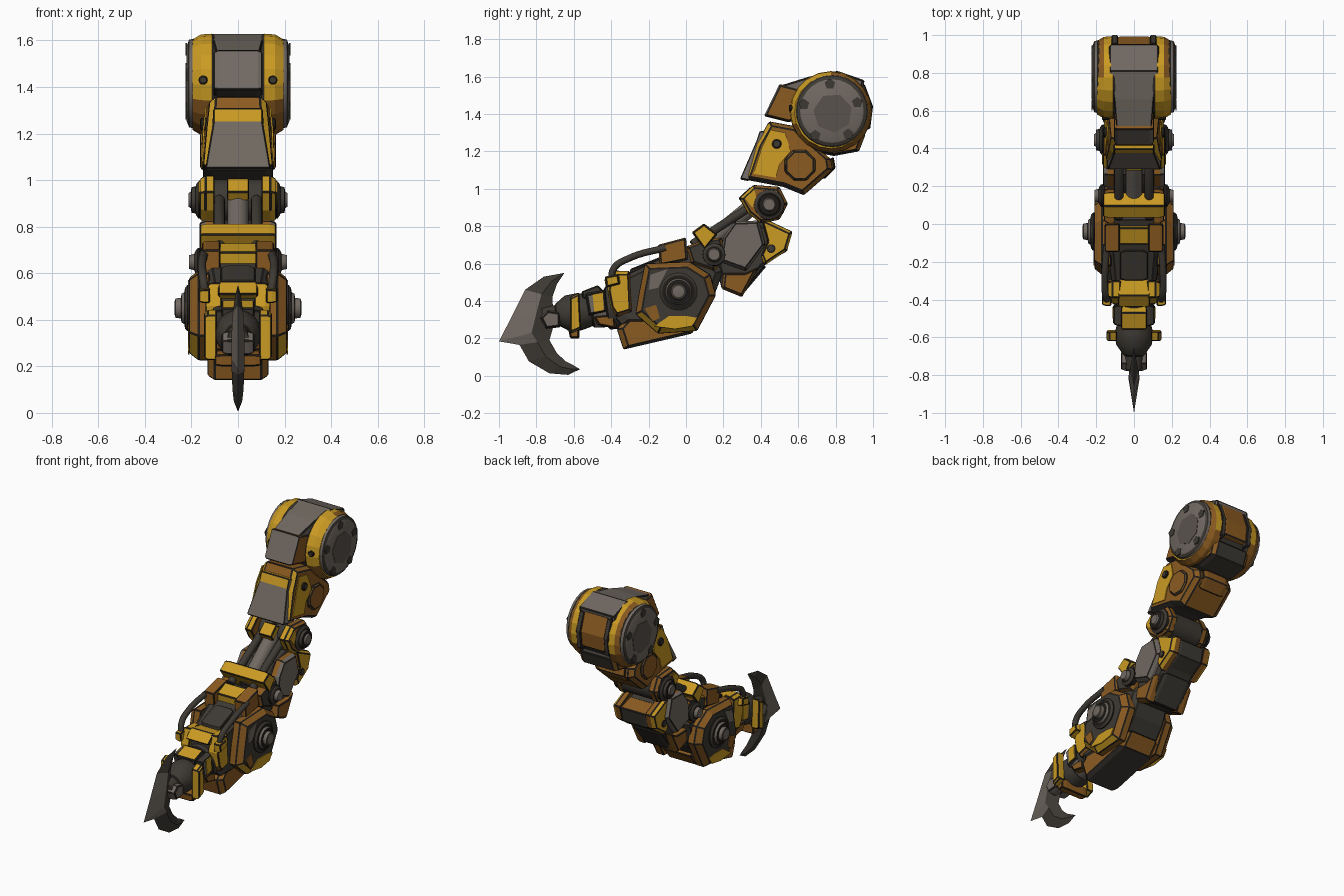
import bpy, bmesh, math
from mathutils import Vector

COLS = {"yellow": (0.59, 0.325, 0.017), "rust_brown": (0.26, 0.105, 0.015), "grey": (0.165, 0.14, 0.12),
        "dark_grey": (0.048, 0.042, 0.034), "black_trim": (0.014, 0.012, 0.01), "worn_grey": (0.10, 0.086, 0.074)}
Y, B, G, D, K, W = COLS
NAMES = list(COLS)
MATS = []
for n, c in COLS.items():
    m = bpy.data.materials.new(n)
    m.diffuse_color = (*c, 1)
    MATS.append(m)


def finish(name, bm, rule=None, mirror=False, trim=0.0, smooth=False):
    bmesh.ops.recalc_face_normals(bm, faces=bm.faces)
    bm.normal_update()
    if rule:
        for f in bm.faces:
            col = rule(f.calc_center_median(), f.normal) if callable(rule) else rule
            f.material_index = NAMES.index(col)
    me = bpy.data.meshes.new(name)
    bm.to_mesh(me)
    bm.free()
    ob = bpy.data.objects.new(name, me)
    bpy.context.collection.objects.link(ob)
    for m in MATS:
        me.materials.append(m)
    if smooth:
        bpy.ops.object.select_all(action='DESELECT')
        ob.select_set(True)
        bpy.context.view_layer.objects.active = ob
        bpy.ops.object.shade_smooth_by_angle(angle=math.radians(32))
    if mirror:
        ob.modifiers.new("mirror", 'MIRROR').use_mirror_merge = False
    if trim:
        b = ob.modifiers.new("trim", 'BEVEL')
        b.width, b.segments, b.material = trim, 1, NAMES.index(K)
        b.limit_method, b.angle_limit = 'ANGLE', math.radians(30)
    return ob


def loft(name, pts, stations, rule, mirror=False, trim=0.006):
    """Side profile (y, z, optional width factor) swept across x stations (x, scale)."""
    bm = bmesh.new()
    cy = sum(p[0] for p in pts) / len(pts)
    cz = sum(p[1] for p in pts) / len(pts)
    rings = []
    for x, s in stations:
        rings.append([bm.verts.new((x * (p[2] if len(p) > 2 else 1), cy + (p[0] - cy) * s,
                                    cz + (p[1] - cz) * s)) for p in pts])
    n = len(pts)
    for a, b in zip(rings, rings[1:]):
        for i in range(n):
            bm.faces.new((a[i], a[(i + 1) % n], b[(i + 1) % n], b[i]))
    bm.faces.new(rings[0])
    bm.faces.new(rings[-1])
    return finish(name, bm, rule, mirror, trim)


def block(name, pts, w, rule, chamfer=0.03, s=0.86):
    return loft(name, pts, [(-w, s), (-w + chamfer, 1), (w - chamfer, 1), (w, s)], rule)


def plates(name, pts, x0, x1, rule, s=0.85, chamfer=0.025):
    return loft(name, pts, [(x0, 1), (x1 - chamfer, 1), (x1, s)], rule, True)


def patch(name, pts, x, col):
    return loft(name, pts, [(x - 0.003, 1), (x + 0.004, 1)], col, True, 0)


def circle(y, z, r, n, a0=0.0):
    return [(y + r * math.cos(a0 + i * math.tau / n), z + r * math.sin(a0 + i * math.tau / n)) for i in range(n)]


def lathe(name, origin, axis, steps, n=28, mirror=False):
    """Rings (distance, radius, colour of the band that follows) around an axis."""
    bm = bmesh.new()
    q = Vector(axis).to_track_quat('Z', 'Y')
    rings = [[bm.verts.new(Vector(origin) + q @ Vector((r * math.cos(i * math.tau / n), r * math.sin(i * math.tau / n), d)))
              for i in range(n)] for d, r, _ in steps]
    for k, (a, b) in enumerate(zip(rings, rings[1:])):
        for i in range(n):
            f = bm.faces.new((a[i], a[(i + 1) % n], b[(i + 1) % n], b[i]))
            f.material_index = NAMES.index(steps[k][2])
    for ring, st in ((rings[0], steps[0]), (rings[-1], steps[-1])):
        bm.faces.new(ring).material_index = NAMES.index(st[2])
    return finish(name, bm, None, mirror, 0, True)


def rod(name, p, q, r, col, mirror=False):
    v = Vector(q) - Vector(p)
    return lathe(name, p, v, [(0, r * 0.8, K), (0.01, r, col), (v.length - 0.01, r, K), (v.length, r * 0.8, col)], 14, mirror)


X = (1, 0, 0)

# Shoulder drum
SY, SZ = 0.775, 1.41
lathe("shoulder_core", (-0.16, SY, SZ), X, [(0, 0.195, D), (0.32, 0.195, D)])
loft("shoulder_ring", circle(SY, SZ, 0.219, 20), [(0.10, 0.96), (0.112, 1), (0.16, 0.985), (0.195, 0.89)],
     lambda c, n: D if n.x < -0.5 else B if c.z < SZ - 0.07 or (c.x > 0.165 and c.y > SY) else Y, True, 0)
lathe("shoulder_cap", (0, SY + 0.005, SZ + 0.005), X, [(0.18, 0.194, K), (0.195, 0.192, G), (0.210, 0.188, D),
                                       (0.217, 0.17, G), (0.222, 0.16, G)], 28, True)
for i in range(5):
    a = 0.35 + i * math.tau / 5
    patch("cap_notch", circle(SY + 0.15 * math.cos(a), SZ + 0.15 * math.sin(a), 0.03, 5, a), 0.2215, D)
patch("cap_worn_panel", circle(SY + 0.01, SZ - 0.005, 0.105, 7, 0.3), 0.2205, W)
block("shoulder_top_plate", [(0.50, 1.55, .75), (0.66, 1.6, .85), (0.81, 1.63, 1.05), (0.955, 1.58, 1.05),
                             (0.94, 1.51, 1.1), (0.8, 1.54), (0.54, 1.48, .75)], 0.125, G, 0.015, 0.95)
block("shoulder_front_block", [(0.50, 1.56), (0.417, 1.388), (0.55, 1.355), (0.68, 1.40), (0.62, 1.53)],
      0.105, lambda c, n: G if n.y < -0.35 and n.z > 0 else D if n.z < -0.5 else B, 0.02, 0.92)
block("shoulder_back_panel", [(0.95, 1.565), (0.992, 1.44), (0.98, 1.34), (0.90, 1.31), (0.87, 1.5)], 0.095, B, 0.02, 0.9)
for s in (-1, 1):
    loft("shoulder_back_rail", [(0.955, 1.56), (1.0, 1.44), (0.985, 1.32), (0.9, 1.3), (0.87, 1.5)],
         [(s * 0.085, 1), (s * 0.12, 1)], D)
block("shoulder_under_plate", [(0.96, 1.29), (0.925, 1.2), (0.79, 1.175), (0.62, 1.21), (0.66, 1.30), (0.88, 1.32)],
      0.14, lambda c, n: B if abs(n.x) > 0.4 else D)
lathe("shoulder_bolt", (0.15, 0.585, 1.43), (0, -1, 0), [(-0.03, 0.02, K), (0.03, 0.02, K), (0.035, 0.014, D)], 10, True)

# Upper arm
block("upper_arm_body", [(0.444, 1.36, .82), (0.58, 1.335, .9), (0.66, 1.26), (0.775, 1.158), (0.785, 1.10),
                         (0.63, 0.965), (0.52, 1.01), (0.31, 1.05), (0.374, 1.238, .9)], 0.15,
      lambda c, n: D if n.z < -0.8 else Y if n.y < -0.2 and (abs(n.x) > 0.25 or c.z < 1.2) else B, 0.035, 0.88)
patch("upper_arm_yellow_side", [(0.45, 1.315, .9), (0.53, 1.30, .92), (0.56, 1.2), (0.50, 1.13), (0.48, 1.06), (0.36, 1.08),
                                (0.405, 1.22, .97)], 0.1515, Y)
plates("upper_arm_side_panel", circle(0.61, 1.125, 0.09, 8, 0.4), 0.13, 0.163, B, 0.88, 0.012)
lathe("upper_arm_bolt", (0, 0.485, 1.24), X, [(0.12, 0.026, K), (0.158, 0.026, K), (0.164, 0.018, D)], 12, True)
block("upper_arm_front_plate", [(0.375, 1.252, .76), (0.395, 1.31, .76), (0.43, 1.31, .76), (0.38, 1.12), (0.335, 1.04), (0.288, 1.05)],
      0.14, lambda c, n: Y if c.z > 1.26 else G, 0.012, 0.97)
block("upper_arm_rear_plate", [(0.79, 1.17), (0.80, 1.11), (0.74, 1.05), (0.68, 1.12)], 0.10, B)

# Elbow joint
EY, EZ = 0.445, 0.915
lathe("elbow_axle", (-0.11, EY, EZ), X, [(0, 0.088, D), (0.22, 0.088, D)])
plates("elbow_fork", [(0.285, 0.95), (0.36, 1.02), (0.50, 1.01), (0.545, 0.92), (0.50, 0.835), (0.40, 0.815), (0.33, 0.87)],
       0.10, 0.165, lambda c, n: Y if n.y < -0.35 else B)
patch("elbow_fork_wear", [(0.315, 0.95), (0.365, 0.995), (0.375, 0.96), (0.355, 0.90)], 0.1655, Y)
lathe("elbow_hub", (0, EY, EZ), X, [(0.15, 0.082, K), (0.17, 0.08, D), (0.18, 0.066, K), (0.182, 0.058, D),
                                    (0.20, 0.055, K), (0.202, 0.036, G), (0.212, 0.03, G)], 20, True)
block("elbow_front_guard", [(0.28, 0.95), (0.345, 1.01), (0.38, 0.98), (0.31, 0.91)], 0.048, Y, 0.01, 0.95)
rod("elbow_piston", (0, 0.42, 0.96), (0, 0.08, 0.68), 0.046, G)
rod("elbow_side_piston", (0.08, 0.37, 0.92), (0.08, 0.03, 0.70), 0.024, D, True)

# Forearm
block("forearm_core", [(0.2, 0.74), (0.26, 0.80), (0.39, 0.83), (0.54, 0.76), (0.51, 0.67), (0.41, 0.58), (0.29, 0.43),
                       (0.19, 0.47), (0.16, 0.58)], 0.12, D)
plates("forearm_side_plate", [(0.2, 0.74), (0.26, 0.825), (0.39, 0.83), (0.425, 0.70), (0.32, 0.56), (0.18, 0.61)],
       0.10, 0.165, lambda c, n: B if n.z > 0.5 and n.x < 0.3 else G, 0.9)
plates("forearm_rear_plate", [(0.40, 0.85), (0.57, 0.77), (0.54, 0.67), (0.42, 0.59), (0.40, 0.64), (0.435, 0.72)],
       0.09, 0.155, lambda c, n: Y if n.x > 0.3 else B)
lathe("forearm_bolt", (0, 0.455, 0.68), X, [(0.13, 0.024, K), (0.16, 0.024, K), (0.163, 0.016, D)], 10, True)
plates("forearm_lower_plate", [(0.2, 0.55), (0.32, 0.55), (0.385, 0.58), (0.30, 0.42), (0.19, 0.465)], 0.09, 0.155, B)
block("forearm_under_upper", [(0.565, 0.765), (0.54, 0.665), (0.42, 0.60), (0.40, 0.72), (0.46, 0.80)], 0.11,
      lambda c, n: B if n.z > 0.5 else D)
block("forearm_under_lower", [(0.43, 0.585), (0.30, 0.43), (0.2, 0.5), (0.3, 0.62)], 0.11, D)

# Small pivot between forearm halves
plates("pivot_bracket", [(0.0, 0.69), (0.08, 0.72), (0.19, 0.74), (0.22, 0.64), (0.15, 0.56), (0.03, 0.60)], 0.10, 0.16,
       lambda c, n: D if n.x > 0.9 else B)
lathe("pivot_hub", (0, 0.15, 0.648), X, [(0.14, 0.062, K), (0.175, 0.06, D), (0.185, 0.045, K), (0.187, 0.036, G), (0.21, 0.03, G)], 18, True)
block("pivot_collar", [(0.03, 0.767), (0.096, 0.815), (0.17, 0.757), (0.10, 0.67)], 0.165, Y, 0.03, 0.9)

# Lower forearm
block("lower_arm_core", [(-0.40, 0.50, .8), (-0.15, 0.62), (0.02, 0.70), (0.12, 0.66), (0.2, 0.56), (0.14, 0.40),
                         (0.04, 0.27), (-0.34, 0.27), (-0.40, 0.33, .8)], 0.14, D)
plates("lower_arm_top_block", [(-0.15, 0.70), (0.0, 0.74), (0.01, 0.62), (-0.14, 0.59)], 0.075, 0.155, B, 0.9, 0.015)
block("lower_arm_top_stripe", [(-0.11, 0.69), (-0.02, 0.73), (0.0, 0.64), (-0.1, 0.62)], 0.085, Y, 0.015, 0.95)
HY, HZ = -0.04, 0.45
plates("lower_arm_shield", [(-0.22, 0.60), (0.02, 0.61), (0.13, 0.54), (0.16, 0.43), (0.06, 0.24), (-0.15, 0.225),
                            (-0.27, 0.33), (-0.25, 0.45)], 0.12, 0.21,
       lambda c, n: D if n.x > 0.95 else (Y if c.z < 0.33 and n.x > 0.2 else B), 0.84, 0.04)
patch("shield_yellow_wear", [(-0.17, 0.265), (-0.09, 0.32), (0.0, 0.32), (0.06, 0.31), (0.03, 0.265), (-0.06, 0.25)], 0.2115, Y)
patch("shield_brown_wear", [(-0.22, 0.36), (-0.16, 0.38), (-0.14, 0.31), (-0.18, 0.29)], 0.2115, B)
patch("shield_grey_wear", [(-0.19, 0.54), (-0.10, 0.57), (-0.15, 0.47), (-0.2, 0.46)], 0.2115, G)
lathe("shield_hub", (0, HY, HZ), X, [(0.18, 0.10, K), (0.218, 0.10, D), (0.228, 0.088, K), (0.23, 0.07, G), (0.243, 0.062, K),
                                     (0.245, 0.045, G), (0.268, 0.042, D), (0.272, 0.03, G)], 22, True)
block("lower_arm_hull", [(-0.37, 0.25), (-0.335, 0.14), (0.03, 0.225), (0.10, 0.31), (0.0, 0.36), (-0.3, 0.33)], 0.13,
      lambda c, n: D if n.z < -0.9 and n.y > 0.1 else B)
block("lower_arm_front_plate", [(-0.30, 0.57), (-0.14, 0.635), (-0.12, 0.58), (-0.3, 0.5)], 0.075, D)

# Hoses
for s in (-1, 1):
    cu = bpy.data.curves.new("hose", 'CURVE')
    cu.dimensions, cu.bevel_depth, cu.bevel_resolution, cu.use_fill_caps = '3D', 0.019, 2, True
    sp = cu.splines.new('BEZIER')
    path = [(0.14, -0.40, 0.50), (0.15, -0.385, 0.575), (0.155, -0.30, 0.63), (0.145, -0.11, 0.685)]
    sp.bezier_points.add(len(path) - 1)
    for bp, p in zip(sp.bezier_points, path):
        bp.co = (p[0] * s, p[1], p[2])
        bp.handle_left_type = bp.handle_right_type = 'AUTO'
    cu.materials.append(MATS[3])
    bpy.context.collection.objects.link(bpy.data.objects.new("hose", cu))

# Wrist
lathe("wrist_barrel", (0, -0.30, 0.375), (0, -1, -0.12), [(0, 0.115, D), (0.12, 0.115, K), (0.13, 0.10, G), (0.2, 0.095, K),
      (0.21, 0.085, D), (0.27, 0.10, D), (0.34, 0.095, D), (0.39, 0.06, K), (0.40, 0.05, D), (0.47, 0.045, D)])
plates("wrist_clamp", [(-0.42, 0.46), (-0.39, 0.56), (-0.30, 0.56), (-0.29, 0.34), (-0.37, 0.315), (-0.40, 0.36)],
       0.07, 0.14, lambda c, n: B if n.y > 0.3 or n.z < -0.5 else Y)
block("wrist_top_clamp", [(-0.44, 0.51), (-0.38, 0.565), (-0.29, 0.55), (-0.33, 0.46)], 0.085, Y, 0.015, 0.95)
plates("wrist_hose_socket", [(-0.435, 0.53), (-0.36, 0.545), (-0.35, 0.49), (-0.43, 0.47)], 0.12, 0.17, Y)
block("wrist_mid_plate", [(-0.56, 0.45), (-0.47, 0.485), (-0.43, 0.44), (-0.55, 0.41)], 0.07,
      lambda c, n: Y if n.z > 0.3 else D, 0.015, 0.95)
plates("wrist_mid_side", [(-0.54, 0.44), (-0.43, 0.46), (-0.42, 0.34), (-0.52, 0.32)], 0.06, 0.11,
       lambda c, n: G if n.x > 0.95 else D)
patch("wrist_mid_stripe", [(-0.50, 0.435), (-0.445, 0.445), (-0.44, 0.35), (-0.49, 0.34)], 0.1105, Y)
plates("wrist_lower_side", [(-0.50, 0.32), (-0.38, 0.33), (-0.37, 0.25), (-0.47, 0.27)], 0.05, 0.10, B)
plates("wrist_end_plate", [(-0.62, 0.42), (-0.57, 0.445), (-0.56, 0.25), (-0.62, 0.225)], 0.09, 0.145, Y, 0.9, 0.015)
block("wrist_end_foot", [(-0.63, 0.25), (-0.57, 0.27), (-0.57, 0.20), (-0.62, 0.2)], 0.10, B)

# Claw: diamond sections from upper hook tip to lower hook tip (outer y z, inner y z, half thickness)
CLAW = [(-.76, .53, -.69, .49, .012), (-.86, .46, -.715, .42, .022), (-.935, .31, -.71, .35, .028), (-1, .184, -.71, .26, .028),
        (-.89, .165, -.73, .19, .027), (-.84, .077, -.69, .12, .024), (-.73, .013, -.64, .075, .018), (-.63, .005, -.60, .055, .012)]
bm = bmesh.new()
secs = []
for oy, oz, iy, iz, t in CLAW:
    my, mz = oy * 0.4 + iy * 0.6, oz * 0.4 + iz * 0.6
    secs.append([bm.verts.new(v) for v in ((0, oy, oz), (t, my, mz), (0, iy, iz), (-t, my, mz))])
for a, b in zip(secs, secs[1:]):
    for i in range(4):
        bm.faces.new((a[i], a[(i + 1) % 4], b[(i + 1) % 4], b[i]))
for sec, tip in ((secs[0], (0, -.65, .55)), (secs[-1], (0, -.567, .035))):
    tv = bm.verts.new(tip)
    for i in range(4):
        bm.faces.new((sec[i], sec[(i + 1) % 4], tv))
finish("claw_blade", bm, lambda c, n: G if c.z > 0.16 and n.y < 0 and c.z < 0.46 else D)
plates("claw_mount", [(-0.78, 0.31), (-0.74, 0.35), (-0.67, 0.34), (-0.67, 0.26), (-0.75, 0.25)], 0.0, 0.07, G)
